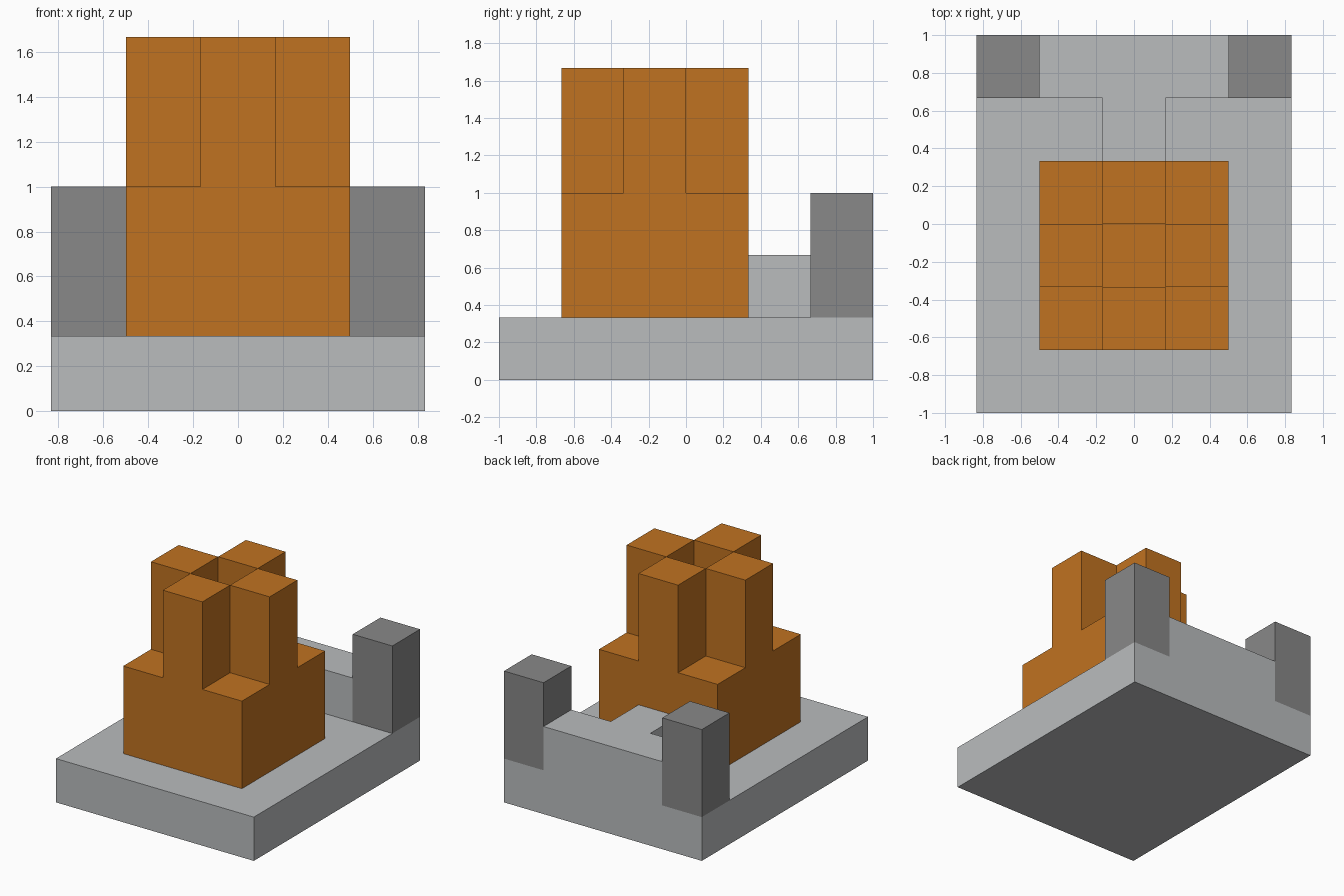
import bpy, bmesh

U = 1 / 3  # module size

cube = bpy.data.objects.get("Cube")
if cube:
    bpy.data.objects.remove(cube, do_unlink=True)


def material(name, rgb):
    mat = bpy.data.materials.new(name)
    mat.use_nodes = True
    mat.diffuse_color = (*rgb, 1)
    mat.node_tree.nodes["Principled BSDF"].inputs["Base Color"].default_value = (*rgb, 1)
    return mat


light_grey = material("light grey", (0.49, 0.505, 0.515))
dark_grey = material("dark grey", (0.246, 0.246, 0.246))
orange = material("orange", (0.53, 0.17, 0.015))


def prism(name, outline, bottom, top, mat):
    """Extrude a plan outline (in modules) from bottom to top."""
    bm = bmesh.new()
    face = bm.faces.new([bm.verts.new((x * U, y * U, bottom * U)) for x, y in outline])
    walls = bmesh.ops.extrude_face_region(bm, geom=[face])
    raised = [g for g in walls["geom"] if isinstance(g, bmesh.types.BMVert)]
    bmesh.ops.translate(bm, verts=raised, vec=(0, 0, (top - bottom) * U))
    bmesh.ops.recalc_face_normals(bm, faces=bm.faces)
    mesh = bpy.data.meshes.new(name)
    bm.to_mesh(mesh)
    bm.free()
    mesh.materials.append(mat)
    obj = bpy.data.objects.new(name, mesh)
    bpy.context.collection.objects.link(obj)
    return obj


def box(name, cx, cy, sx, sy, bottom, top, mat):
    x, y = sx / 2, sy / 2
    corners = [(cx - x, cy - y), (cx + x, cy - y), (cx + x, cy + y), (cx - x, cy + y)]
    return prism(name, corners, bottom, top, mat)


# Base slab and the raised T-shaped wall behind the tower
box("base_slab", 0, 0, 5, 6, 0, 1, light_grey)
half_t = [(0.5, 1), (0.5, 2), (1.5, 2), (1.5, 3)]
t_outline = half_t + [(-x, y) for x, y in reversed(half_t)]
prism("rear_wall", t_outline, 1, 2, light_grey)

# Rear corner posts
for side, sign in (("left", 1), ("right", -1)):
    box(f"{side}_rear_post", 2 * sign, 2.5, 1, 1, 1, 3, dark_grey)

# Tower body with four columns around an open centre
TOWER_Y = -0.5
box("tower_body", 0, TOWER_Y, 3, 3, 1, 3, orange)
for side, dx, dy in (("front", 0, -1), ("back", 0, 1), ("left", 1, 0), ("right", -1, 0)):
    box(f"{side}_column", dx, TOWER_Y + dy, 1, 1, 3, 5, orange)
